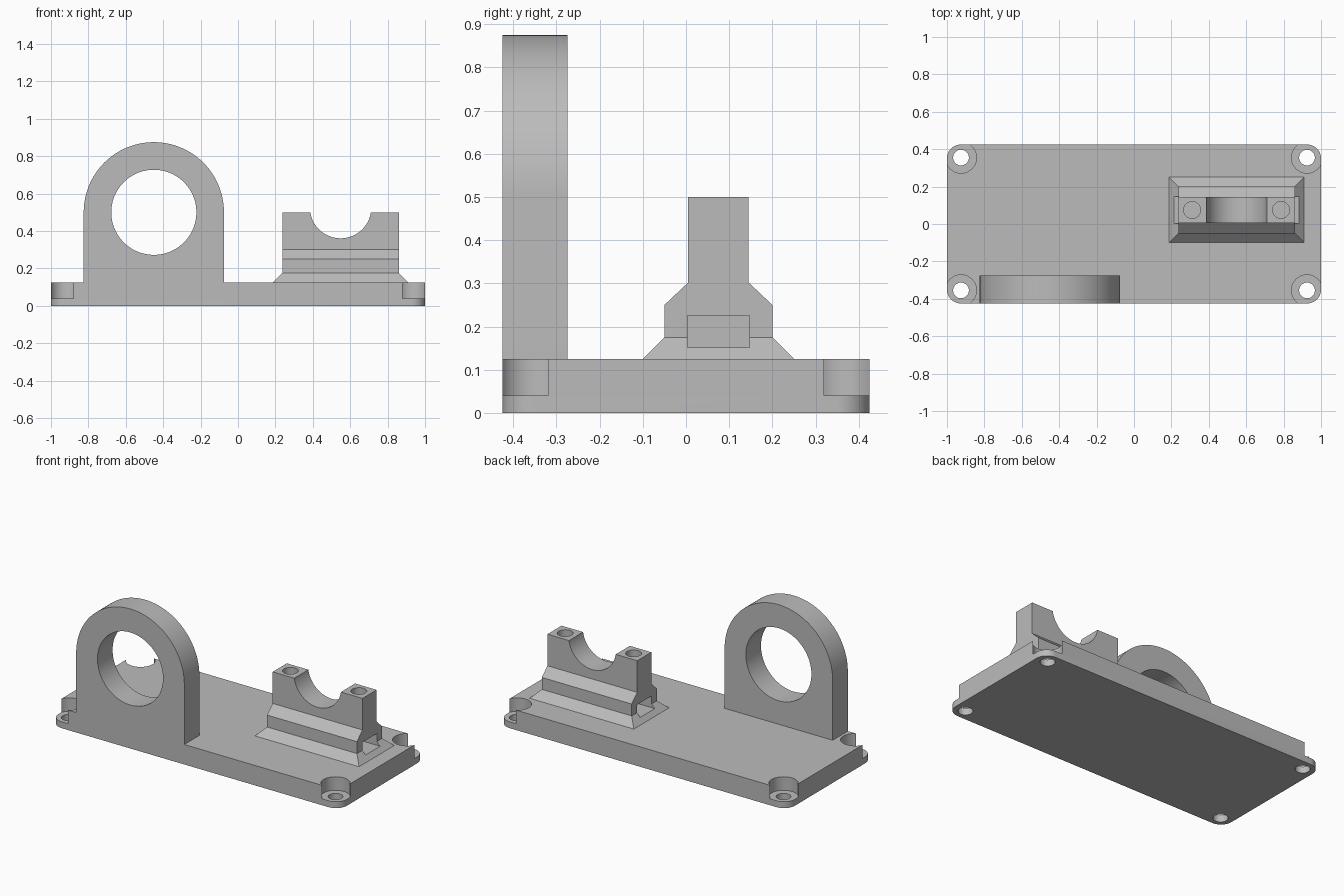
import bpy
import bmesh
import math
from mathutils import Vector

if "Cube" in bpy.data.objects:
    bpy.data.objects.remove(bpy.data.objects["Cube"], do_unlink=True)

grey = bpy.data.materials.new("machined grey")
grey.use_nodes = True
grey.diffuse_color = (0.5, 0.5, 0.5, 1)
grey.node_tree.nodes["Principled BSDF"].inputs["Base Color"].default_value = (0.5, 0.5, 0.5, 1)

# Maps from profile coordinates (u, v) and depth d to model space
ALONG = {
    "x": lambda u, v, d: Vector((d, u, v)),
    "y": lambda u, v, d: Vector((u, d, v)),
    "z": lambda u, v, d: Vector((u, v, d)),
}


def arc(cx, cy, r, start, end, steps):
    angles = [math.radians(start + (end - start) * i / steps) for i in range(steps + 1)]
    return [(cx + r * math.cos(a), cy + r * math.sin(a)) for a in angles]


def circle(cx, cy, r, steps=64):
    return arc(cx, cy, r, 0, 360, steps)[:-1]


def rect(u0, u1, v0, v1):
    return [(u0, v0), (u1, v0), (u1, v1), (u0, v1)]


def loft(name, axis, lower, upper, d0, d1):
    """Closed solid between two matching profiles."""
    place = ALONG[axis]
    bm = bmesh.new()
    a = [bm.verts.new(place(u, v, d0)) for u, v in lower]
    b = [bm.verts.new(place(u, v, d1)) for u, v in upper]
    bm.faces.new(a)
    bm.faces.new(b)
    for i in range(len(a)):
        j = (i + 1) % len(a)
        bm.faces.new((a[i], a[j], b[j], b[i]))
    bmesh.ops.recalc_face_normals(bm, faces=bm.faces)
    mesh = bpy.data.meshes.new(name)
    bm.to_mesh(mesh)
    bm.free()
    mesh.materials.append(grey)
    obj = bpy.data.objects.new(name, mesh)
    bpy.context.collection.objects.link(obj)
    return obj


def prism(name, axis, profile, d0, d1):
    return loft(name, axis, profile, profile, d0, d1)


def finish(obj, cutters):
    """Subtract the cutters, then smooth the round walls."""
    bpy.ops.object.select_all(action="DESELECT")
    obj.select_set(True)
    bpy.context.view_layer.objects.active = obj
    for cutter in cutters:
        mod = obj.modifiers.new("cut", "BOOLEAN")
        mod.operation = "DIFFERENCE"
        mod.solver = "EXACT"
        mod.object = cutter
        bpy.ops.object.modifier_apply(modifier=mod.name)
    bpy.ops.object.shade_smooth_by_angle(angle=math.radians(30))


def discard(cutters):
    for cutter in cutters:
        bpy.data.objects.remove(cutter, do_unlink=True)


# Base plate with rounded corners and counterbored screw holes
R = 0.075
outline = []
for i, (sx, sy) in enumerate([(1, 1), (-1, 1), (-1, -1), (1, -1)]):
    outline += arc(sx * (1 - R), sy * (0.425 - R), R, i * 90, i * 90 + 90, 16)
plate = prism("base_plate", "z", outline, 0, 0.125)
cuts = []
for sx in (-1, 1):
    for sy in (-1, 1):
        cuts.append(prism("screw_hole", "z", circle(sx * 0.925, sy * 0.355, 0.042), -0.1, 0.3))
        cuts.append(prism("counterbore", "z", circle(sx * 0.925, sy * 0.355, 0.083), 0.04, 0.3))
finish(plate, cuts)
discard(cuts)

# Upright round-topped lug with a large bore
lug_outline = [(-0.825, 0.125), (-0.075, 0.125)] + arc(-0.45, 0.5, 0.375, 0, 180, 64)
lug = prism("bearing_lug", "y", lug_outline, -0.425, -0.275)
cuts = [prism("lug_bore", "y", circle(-0.45, 0.5, 0.2275, 96), -0.6, -0.1)]
finish(lug, cuts)
discard(cuts)

# Saddle block: stepped section on a sloping foot
MID = 0.075
half = [(0.125, 0.175), (0.125, 0.25), (0.07, 0.302), (0.07, 0.5)]
section = [(MID + w, z) for w, z in half] + [(MID - w, z) for w, z in reversed(half)]
saddle = prism("saddle_block", "x", section, 0.237, 0.86)
foot = loft("saddle_foot", "z", rect(0.187, 0.91, -0.1, 0.25),
            rect(0.237, 0.86, -0.05, 0.2), 0.125, 0.175)

# Nut pockets in both ends, bolt holes down to them, and the round seat
pockets = [
    prism("nut_pocket", "x", rect(0.003, 0.147, 0.152, 0.225), 0.1, 0.385),
    prism("nut_pocket", "x", rect(0.003, 0.147, 0.152, 0.225), 0.712, 1.0),
]
bores = [prism("bolt_hole", "z", circle(x, MID, 0.045), 0.2, 0.6) for x in (0.311, 0.786)]
bores.append(prism("round_seat", "y", circle(0.5485, 0.525, 0.164, 96), -0.3, 0.5))
finish(saddle, pockets + bores)
finish(foot, pockets)
discard(pockets + bores)
